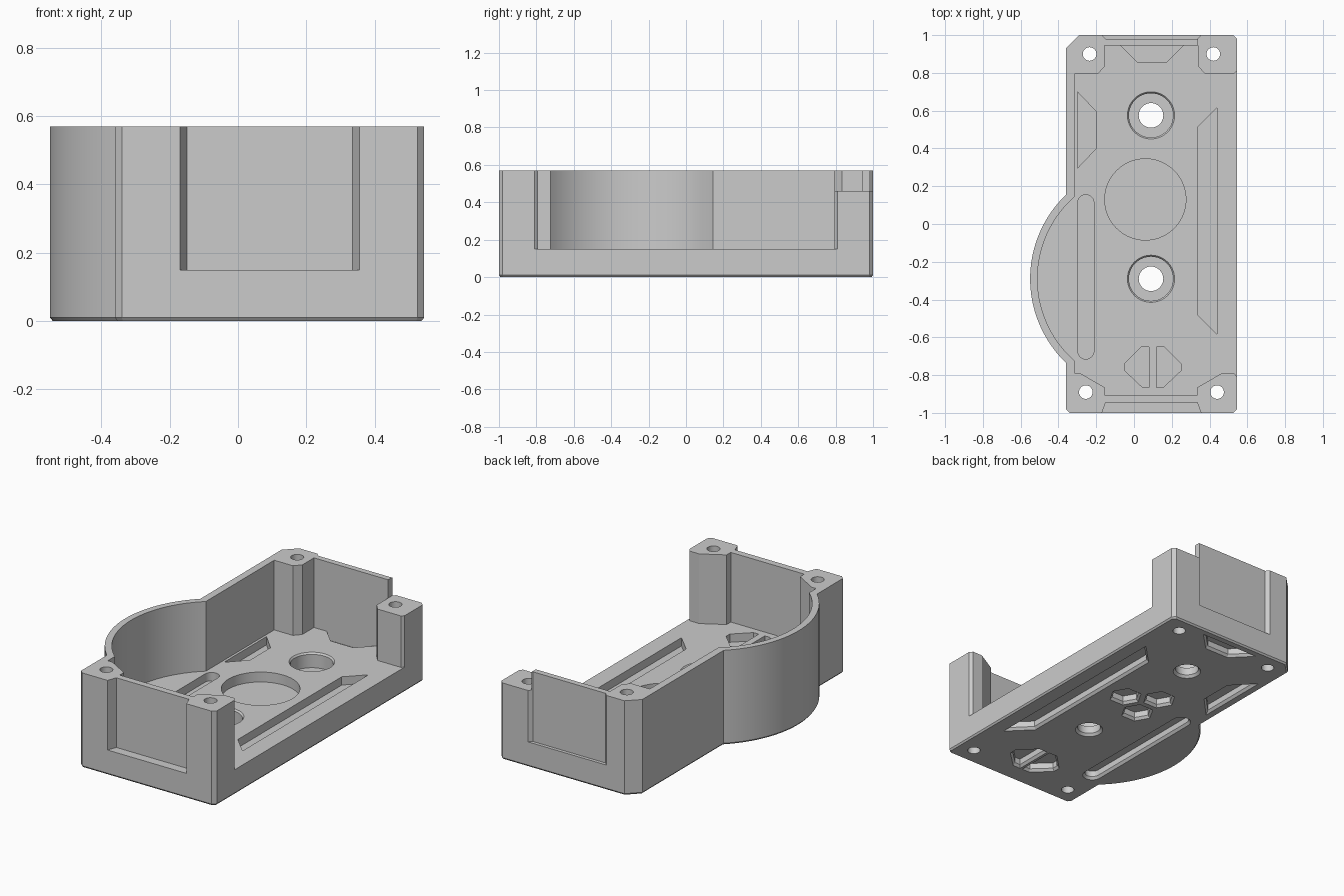
import bpy, bmesh, math
from mathutils import Vector

if "Cube" in bpy.data.objects:
    bpy.data.objects.remove(bpy.data.objects["Cube"])

TOP, FLOOR = 0.57, 0.15


def circle(x, y, r, n=40, start=0.0):
    return [(x + r * math.cos(start + math.tau * i / n),
             y + r * math.sin(start + math.tau * i / n)) for i in range(n)]


def arc(cx, cy, r, x_end, n=40):
    """Left-hand arc from the upper to the lower point where x = x_end."""
    a = math.acos((x_end - cx) / r)
    return [(cx + r * math.cos(t), cy + r * math.sin(t))
            for t in (a + (math.tau - 2 * a) * i / n for i in range(n + 1))]


def offset(pts, d):
    """Move every side of a counter-clockwise outline outwards by d."""
    out = []
    for i, p in enumerate(pts):
        a, b, c = Vector(pts[i - 1]), Vector(p), Vector(pts[(i + 1) % len(pts)])
        u, v = (b - a).normalized(), (c - b).normalized()
        n1, n2 = Vector((u.y, -u.x)), Vector((v.y, -v.x))
        out.append(tuple(b + (n1 + n2) * d / (1 + n1.dot(n2))))
    return out


def loft(name, *sections):
    """Closed solid through (outline, z) sections."""
    bm = bmesh.new()
    rings = [[bm.verts.new((x, y, z)) for x, y in pts] for pts, z in sections]
    for lo, hi in zip(rings, rings[1:]):
        for i in range(len(lo)):
            j = (i + 1) % len(lo)
            bm.faces.new((lo[i], lo[j], hi[j], hi[i]))
    bm.faces.new(rings[0][::-1])
    bm.faces.new(rings[-1])
    bmesh.ops.recalc_face_normals(bm, faces=bm.faces)
    me = bpy.data.meshes.new(name)
    bm.to_mesh(me)
    bm.free()
    ob = bpy.data.objects.new(name, me)
    bpy.context.collection.objects.link(ob)
    return ob


# Outer block: rectangle with chamfered corners and a round bulge on the left
outline = ([(-0.34, -1), (0.525, -1), (0.545, -0.98), (0.545, 0.98), (0.525, 1),
            (-0.29, 1), (-0.36, 0.93)]
           + arc(0.066, -0.29, 0.616, -0.36) + [(-0.36, -0.98)])
body = loft("housing", (offset(outline, -0.008), 0), (outline, 0.01), (outline, TOP))

cutters = []


def cut(*sections):
    cutters.append(loft("cutter", *sections))


# Interior, open to the right
inner = ([(-0.285, -0.79), (-0.155, -0.865), (-0.155, -0.905), (0.335, -0.905),
          (0.335, -0.865), (0.465, -0.79), (0.53, -0.79), (0.545, -0.81), (0.7, -0.81),
          (0.7, 0.81), (0.545, 0.81), (0.53, 0.795), (0.375, 0.795), (0.34, 0.835),
          (0.34, 0.945), (-0.155, 0.945), (-0.155, 0.835), (-0.19, 0.795), (-0.315, 0.795)]
         + arc(0.066, -0.29, 0.577, -0.315) + [(-0.315, -0.79)])
cut((inner, FLOOR), (inner, 0.8))

# Lowered back right post
low = [(0.34, 0.7), (0.7, 0.7), (0.7, 1.1), (0.34, 1.1)]
cut((low, 0.46), (low, 0.8))

# Recessed end panels with slanted sides
front = [(-0.17, -1.1), (0.355, -1.1), (0.355, -1), (0.335, -0.945), (-0.15, -0.945), (-0.17, -1)]
back = [(0.355, 1.1), (-0.17, 1.1), (-0.17, 1), (-0.15, 0.98), (0.335, 0.98), (0.355, 1)]
for panel in (front, back):
    cut((panel, FLOOR), (panel, 0.8))

# Screw holes in the four posts
for x, y in ((-0.235, 0.9), (0.42, 0.9), (-0.255, -0.89), (0.44, -0.89)):
    hole = circle(x, y, 0.036, 24)
    cut((hole, -0.1), (hole, 0.8))

# Counterbored holes, chamfered at both mouths
for y in (0.575, -0.29):
    def ring(r):
        return circle(0.09, y, r)
    cut((ring(0.078), -0.1), (ring(0.078), 0), (ring(0.065), 0.015), (ring(0.065), 0.06),
        (ring(0.117), 0.06001), (ring(0.117), 0.14), (ring(0.125), FLOOR), (ring(0.125), 0.2))

# Round pocket in the floor
disc = circle(0.06, 0.13, 0.215, 56)
cut((disc, 0.09), (disc, 0.2))


def under_pocket(shape):
    """Blind pocket in the underside with a chamfered mouth."""
    wide = offset(shape, 0.012)
    cut((wide, -0.05), (wide, 0), (shape, 0.015), (shape, 0.05))


# Three hexagonal pockets below the round one
for k in range(3):
    a = math.tau * k / 3
    under_pocket(circle(0.06 + 0.112 * math.cos(a), 0.13 + 0.112 * math.sin(a), 0.08, 6))

# Pockets cut from both sides, leaving a thin web
half = [(0.08, -0.865), (0.08, -0.65), (0.04, -0.65), (-0.05, -0.74), (-0.05, -0.775), (0.045, -0.865)]
slot = ([(-0.255 + 0.043 * math.cos(math.pi * i / 12), 0.112 + 0.043 * math.sin(math.pi * i / 12))
         for i in range(13)]
        + [(-0.255 - 0.043 * math.cos(math.pi * i / 12), -0.672 - 0.043 * math.sin(math.pi * i / 12))
           for i in range(13)])
shapes = [half,
          [(0.2 - x, y) for x, y in reversed(half)],
          slot,
          [(0.335, -0.48), (0.44, -0.585), (0.44, 0.615), (0.335, 0.51)],
          [(-0.3, 0.295), (-0.2, 0.4), (-0.2, 0.595), (-0.3, 0.7)],
          [(0.02, 0.855), (0.17, 0.855), (0.26, 0.945), (-0.07, 0.945)]]
for shape in shapes:
    cut((shape, 0.1), (shape, 0.2))
    under_pocket(shape)

# Apply all cuts and discard the cutters
for c in cutters:
    mod = body.modifiers.new("cut", 'BOOLEAN')
    mod.operation, mod.solver, mod.object = 'DIFFERENCE', 'EXACT', c
dg = bpy.context.evaluated_depsgraph_get()
result = bpy.data.meshes.new_from_object(body.evaluated_get(dg))
body.modifiers.clear()
body.data = result
for c in cutters:
    bpy.data.objects.remove(c)

# Single grey material
grey = bpy.data.materials.new("light_grey")
grey.diffuse_color = (0.6, 0.6, 0.6, 1)
grey.use_nodes = True
grey.node_tree.nodes["Principled BSDF"].inputs["Base Color"].default_value = grey.diffuse_color
result.materials.clear()
result.materials.append(grey)

bpy.context.view_layer.objects.active = body
body.select_set(True)
bpy.ops.object.shade_smooth_by_angle(angle=math.radians(25))
